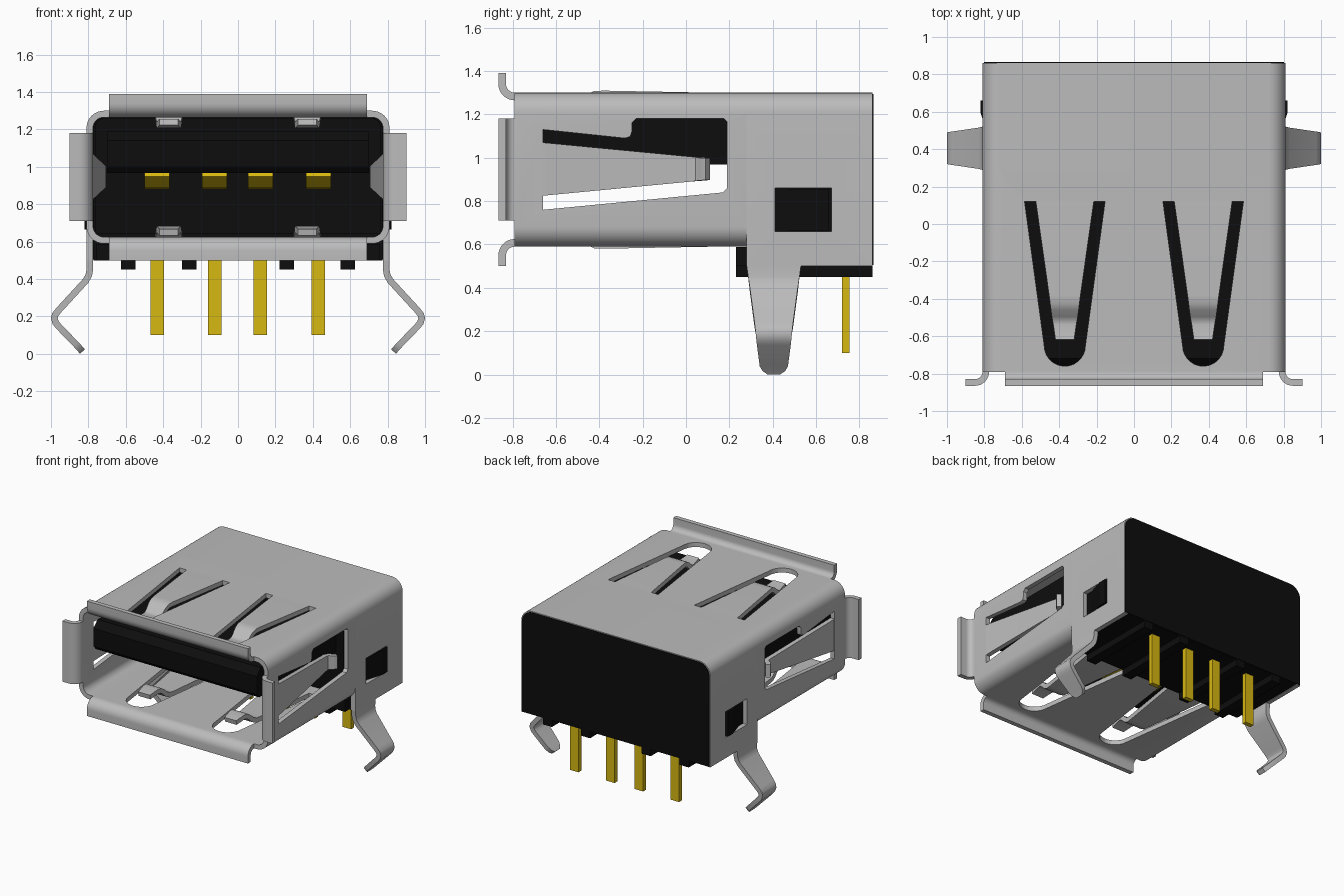
import bpy, bmesh, math
from mathutils import Vector

cube = bpy.data.objects.get("Cube")
if cube:
    bpy.data.objects.remove(cube)


def material(name, rgb, metallic=0.0):
    m = bpy.data.materials.new(name)
    m.use_nodes = True
    m.diffuse_color = (*rgb, 1)
    m.node_tree.nodes["Principled BSDF"].inputs["Base Color"].default_value = (*rgb, 1)
    return m


STEEL = material("steel grey", (0.50, 0.50, 0.50))
BLACK = material("black plastic", (0.004, 0.004, 0.004))
GOLD = material("contact gold", (0.68, 0.48, 0.006))
T = 0.035          # sheet thickness
MID = 0.7925       # sheet centre line on the side walls


def finish(name, bm, mat):
    bmesh.ops.recalc_face_normals(bm, faces=bm.faces)
    me = bpy.data.meshes.new(name)
    bm.to_mesh(me)
    bm.free()
    ob = bpy.data.objects.new(name, me)
    bpy.context.collection.objects.link(ob)
    if mat:
        me.materials.append(mat)
    return ob


def smooth(ob):
    bpy.ops.object.select_all(action='DESELECT')
    ob.select_set(True)
    bpy.context.view_layer.objects.active = ob
    bpy.ops.object.shade_smooth_by_angle(angle=math.radians(35))


def prism(name, pts, lo, hi, place, mat):
    """Extrude a 2D outline from lo to hi; place(a, b, w) gives the 3D point."""
    bm = bmesh.new()
    ends = [[bm.verts.new(place(a, b, w)) for a, b in pts] for w in (lo, hi)]
    for loop in ends:
        bm.faces.new(loop)
    n = len(pts)
    for i in range(n):
        j = (i + 1) % n
        bm.faces.new((ends[0][i], ends[0][j], ends[1][j], ends[1][i]))
    return finish(name, bm, mat)


def box(name, x, y, z, mat):
    return prism(name, [(x[0], y[0]), (x[1], y[0]), (x[1], y[1]), (x[0], y[1])],
                 z[0], z[1], lambda a, b, w: (a, b, w), mat)


def ribbon(name, path, width, place, mat, t=T, closed=False):
    """Bent sheet: 2D centre line, thickness t, width(i) gives (lo, hi)."""
    bm = bmesh.new()
    p = [Vector(q) for q in path]
    n = len(p)
    rings = []
    for i in range(n):
        prev = p[i - 1] if i or closed else None
        nxt = p[(i + 1) % n] if i < n - 1 or closed else None
        d0 = (p[i] - prev).normalized() if prev else (nxt - p[i]).normalized()
        d1 = (nxt - p[i]).normalized() if nxt else d0
        d = (d0 + d1).normalized()
        off = Vector((-d.y, d.x)) * (t / 2 / max(d.dot(d0), 0.5))
        lo, hi = width(i)
        rings.append([bm.verts.new(place(*(p[i] + s * off), w))
                      for s, w in ((1, lo), (1, hi), (-1, hi), (-1, lo))])
    for i in range(n if closed else n - 1):
        a, b = rings[i], rings[(i + 1) % n]
        for k in range(4):
            bm.faces.new((a[k], a[(k + 1) % 4], b[(k + 1) % 4], b[k]))
    if not closed:
        bm.faces.new(rings[0])
        bm.faces.new(rings[-1])
    ob = finish(name, bm, mat)
    smooth(ob)
    return ob


def arc(cx, cy, r, a0, a1, n=8):
    return [(cx + r * math.cos(math.radians(a0 + (a1 - a0) * i / n)),
             cy + r * math.sin(math.radians(a0 + (a1 - a0) * i / n))) for i in range(n + 1)]


def arch(h, z0, z1, r):
    """Outline up the right wall, over the roof and down the left wall."""
    return [(h, z0)] + arc(h - r, z1 - r, r, 0, 90) + arc(r - h, z1 - r, r, 90, 180) + [(-h, z0)]


def cut(ob, cutters):
    for c in cutters:
        c.hide_render = True
        m = ob.modifiers.new("cut", 'BOOLEAN')
        m.operation, m.solver, m.object = 'DIFFERENCE', 'EXACT', c
        bpy.context.view_layer.objects.active = ob
        bpy.ops.object.modifier_apply(modifier=m.name)
        bpy.data.objects.remove(c)
    smooth(ob)


def along_y(a, b, w):
    return (a, w, b)


def along_x(a, b, w):
    return (w, a, b)


# Shell: closed tube in front, open arch behind
R = 0.075
tube = arch(MID, 0.6075 + R, 1.2825, R)[1:-1] + \
    arc(R - MID, 0.6075 + R, R, 180, 270) + arc(MID - R, 0.6075 + R, R, 270, 360)
shell_front = ribbon("shell_front", tube, lambda i: (-0.79, 0.28), along_y, STEEL, closed=True)
shell_rear = ribbon("shell_rear", arch(MID, 0.5, 1.2825, R), lambda i: (0.28, 0.86), along_y, STEEL)

# Slots in roof, floor and walls
side_slot = [(-0.66, 1.13), (-0.28, 1.09), (-0.257, 1.098), (-0.25, 1.12), (-0.25, 1.16),
             (-0.23, 1.18), (0.175, 1.18), (0.19, 1.165), (0.19, 0.86), (0.17, 0.84), (-0.66, 0.76)]
cutters = []
for cx in (-0.37, 0.37):
    slot = [(cx - 0.215, 0.12)] + arc(cx, -0.65, 0.11, 180, 360, 14) + [(cx + 0.215, 0.12)]
    cutters.append(prism("slot_cutter", slot, 0.5, 1.4, lambda a, b, w: (a, b, w), None))
cutters.append(prism("wall_cutter", side_slot, -0.9, 0.9, along_x, None))
cut(shell_front, cutters)
cut(shell_rear, [box("window_cutter", (-0.9, 0.9), (0.41, 0.67), (0.66, 0.86), None)])

# Flared lips and springs on roof and floor
lip = [(-0.785, 1.2825)] + arc(-0.79, 1.34, 0.0575, 270, 180) + [(-0.8475, 1.39)]
spring = [(0.12, 1.2825), (-0.38, 1.292), (-0.42, 1.29), (-0.45, 1.275), (-0.485, 1.243),
          (-0.51, 1.227), (-0.54, 1.225), (-0.62, 1.24)]
for side, flip in (("top", False), ("bottom", True)):
    def place(a, b, w, flip=flip):
        return (w, a, 1.89 - b if flip else b)
    ribbon(side + "_lip", lip, lambda i: (-0.69, 0.69), place, STEEL)
    for cx, lr in ((-0.37, "right"), (0.37, "left")):
        def width(i, cx=cx):
            h = 0.05 + 0.105 * (spring[i][0] + 0.62) / 0.74
            return (cx - h, cx + h)
        ribbon(f"{side}_spring_{lr}", spring, width, place, STEEL)

# Side lips, side springs, board legs and latch nubs
side_lip = [(MID, -0.785)] + arc(0.85, -0.79, 0.0575, 180, 270) + [(0.90, -0.8475)]
side_spring = [(-0.66, MID), (-0.60, 0.788), (0.02, 0.724), (0.05, 0.724), (0.068, 0.738),
               (0.078, 0.76), (0.10, 0.775)]
leg = [(MID, 0.5), (MID, 0.45), (0.798, 0.42), (0.815, 0.39), (0.96, 0.232), (0.977, 0.21),
       (0.982, 0.19), (0.975, 0.167), (0.96, 0.148), (0.865, 0.05), (0.845, 0.028), (0.832, 0.0125)]


def spring_width(i):
    f = (side_spring[i][0] + 0.66) / 0.76
    h = 0.1225 - 0.0725 * f
    return (0.9475 - h, 0.9475 + h)


def leg_width(i):
    z = leg[i][1]
    h = 0.065 + 0.06 * (z - 0.05) / 0.45 if z > 0.04 else (0.052 if z > 0.02 else 0.03)
    return (0.405 - h, 0.405 + h)


for s, lr in ((1, "left"), (-1, "right")):
    ribbon(lr + "_lip", side_lip, lambda i: (0.71, 1.18), lambda a, b, w: (s * a, b, w), STEEL)
    ribbon(lr + "_spring", side_spring, spring_width, lambda a, b, w: (s * b, a, w), STEEL)
    ribbon(lr + "_leg", leg, leg_width, lambda a, b, w: (s * a, w, b), STEEL)
    prism(lr + "_latch_nub", [(0.42, 0.765), (0.60, 0.822), (0.66, 0.822), (0.66, 0.765)],
          0.665, 0.855, lambda a, b, w: (s * b, a, w), BLACK)

# Plastic body with rear cover, bottom ribs and contact tongue
prism("body", arch(0.773, 0.5, 1.263, 0.055), 0.28, 0.858, along_y, BLACK)
prism("body_front", arch(0.765, 0.64, 1.26, 0.055), 0.2, 0.29, along_y, BLACK)
prism("rear_cover", arch(0.803, 0.505, 1.293, 0.09), 0.858, 0.865, along_y, BLACK)
box("body_underside", (-0.757, 0.757), (0.23, 0.30), (0.5, 0.588), BLACK)
for i, x in enumerate((-0.587, -0.26, 0.26, 0.587)):
    box(f"bottom_rib_{i + 1}", (x - 0.039, x + 0.039), (0.23, 0.86), (0.45, 0.51), BLACK)
prism("contact_tongue", [(-0.77, 1.0), (-0.74, 0.968), (0.25, 0.968), (0.25, 1.19),
                         (-0.72, 1.19), (-0.77, 1.14)], -0.70, 0.70, along_x, BLACK)

# Contacts and solder pins
contact = [(0.08, 0.962), (-0.28, 0.902), (-0.36, 0.892), (-0.43, 0.90), (-0.55, 0.958)]
for i, x in enumerate((-0.432, -0.125, 0.12, 0.43)):
    ribbon(f"contact_{i + 1}", contact, lambda k: (x - 0.067, x + 0.067), along_x, GOLD, t=0.02)
    box(f"solder_pin_{i + 1}", (x - 0.036, x + 0.036), (0.72, 0.755), (0.1, 0.51), GOLD)
